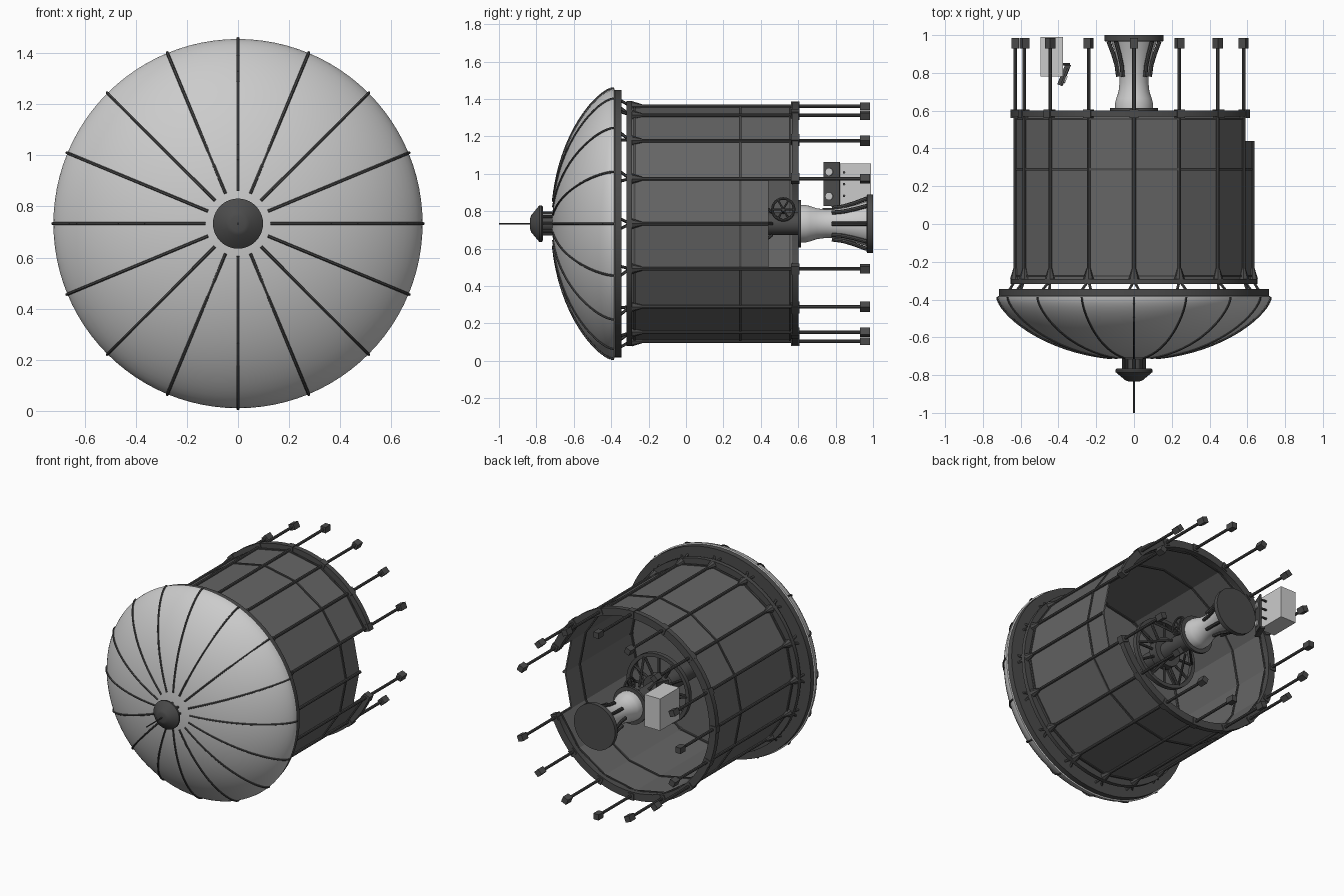
import bpy, bmesh, math
from mathutils import Vector, Matrix

if "Cube" in bpy.data.objects:
    bpy.data.objects.remove(bpy.data.objects["Cube"])

CZ = 0.733                      # height of the long axis
STEP = math.tau / 16


def mat(name, v):
    m = bpy.data.materials.new(name)
    m.diffuse_color = (v, v, v, 1)
    m.use_nodes = True
    m.node_tree.nodes["Principled BSDF"].inputs["Base Color"].default_value = m.diffuse_color
    return m


LIGHT, MID, DARK = mat("light_grey", 0.6), mat("mid_grey", 0.13), mat("dark_grey", 0.07)


def polar(r, a, y):
    return Vector((r * math.cos(a), y, CZ + r * math.sin(a)))


def finish(name, bm, m, smooth=True):
    bmesh.ops.recalc_face_normals(bm, faces=bm.faces)
    me = bpy.data.meshes.new(name)
    bm.to_mesh(me)
    bm.free()
    ob = bpy.data.objects.new(name, me)
    bpy.context.collection.objects.link(ob)
    me.materials.append(m)
    if smooth:
        bpy.ops.object.select_all(action='DESELECT')
        ob.select_set(True)
        bpy.context.view_layer.objects.active = ob
        bpy.ops.object.shade_smooth_by_angle(angle=math.radians(35))
    return ob


def lathe(name, prof, m, segs=64, loop=False, a0=0.0, a1=math.tau, smooth=True):
    """Turn an (r, y) profile about the long axis; partial turns get end caps."""
    bm = bmesh.new()
    full = abs(a1 - a0 - math.tau) < 1e-6
    rows = [[bm.verts.new(polar(max(r, 1e-5), a0 + (a1 - a0) * i / segs, y)) for r, y in prof]
            for i in range(segs if full else segs + 1)]
    n = len(prof)
    for i in range(segs):
        p, q = rows[i], rows[(i + 1) % len(rows)]
        for j in range(n if loop else n - 1):
            k = (j + 1) % n
            bm.faces.new((p[j], p[k], q[k], q[j]))
    if loop and not full:
        bm.faces.new(rows[0])
        bm.faces.new(rows[-1])
    bmesh.ops.remove_doubles(bm, verts=bm.verts, dist=1e-4)
    return finish(name, bm, m, smooth)


def ring(name, r0, r1, y0, y1, m, **kw):
    return lathe(name, [(r0, y0), (r1, y0), (r1, y1), (r0, y1)], m, loop=True, **kw)


def rod(bm, p, q, r0, r1=None, segs=8):
    d = q - p
    M = Matrix.Translation((p + q) / 2) @ d.to_track_quat('Z', 'Y').to_matrix().to_4x4()
    bmesh.ops.create_cone(bm, cap_ends=True, segments=segs, radius1=r0,
                          radius2=r0 if r1 is None else r1, depth=d.length, matrix=M)


def box(bm, c, size, M=Matrix()):
    bmesh.ops.create_cube(bm, size=1, matrix=Matrix.Translation(c) @ M @ Matrix.Diagonal((*size, 1)))


# Dome: between a spherical cap and an ellipse
def dome_y(r):
    cap = 0.95 - math.sqrt(0.9025 - r * r)
    ell = 0.33 * (1 - math.sqrt(max(0, 1 - (r / 0.722) ** 2)))
    return -0.715 + (cap + ell) / 2


prof = [(0.722 * math.sin(t / 18 * math.pi / 2), dome_y(0.722 * math.sin(t / 18 * math.pi / 2))) for t in range(19)]
lathe("dome_shield", prof + [(0.70, -0.375), (0, -0.375)], LIGHT, segs=96)
ring("dome_rim", 0.62, 0.714, -0.39, -0.345, DARK)
lathe("dome_back_plate", [(0, -0.35), (0.64, -0.35)], DARK)

# Sixteen thin ribs over the dome
bm = bmesh.new()
for i in range(16):
    pts = [polar(r + 0.002, i * STEP, y - 0.002) for r, y in prof[2:]]
    for p, q in zip(pts, pts[1:]):
        rod(bm, p, q, 0.006, segs=6)
finish("dome_ribs", bm, DARK)

# Nose: neck, cap, probe
lathe("nose_neck", [(0, -0.70), (0.045, -0.70), (0.045, -0.775), (0, -0.775)], DARK, segs=32)
lathe("nose_cap", [(0, -0.765), (0.09, -0.765), (0.098, -0.772), (0.098, -0.784), (0.045, -0.828),
                   (0.03, -0.833), (0, -0.833)], DARK, segs=40)
bm = bmesh.new()
for i in range(8):
    rod(bm, polar(0.056, i * STEP * 2, -0.70), polar(0.056, i * STEP * 2, -0.77), 0.008)
rod(bm, polar(0, 0, -0.82), polar(0, 0, -1.0), 0.004)
finish("nose_struts_and_probe", bm, DARK)

# Sixteen-sided drum, with a notch at the rear of the +x side
ring("drum_front", 0.612, 0.622, -0.30, 0.44, MID, segs=16, smooth=False)
ring("drum_rear", 0.612, 0.622, 0.44, 0.575, MID, segs=14, a0=STEP, a1=15 * STEP, smooth=False)
lathe("drum_floor", [(0, -0.285), (0.615, -0.285)], MID, segs=16, smooth=False)
ring("drum_front_ring", 0.59, 0.655, -0.318, -0.29, DARK)
ring("drum_rear_ring", 0.60, 0.65, 0.568, 0.602, DARK, a0=STEP, a1=15 * STEP)
for name, y in (("band_front", -0.275), ("band_middle", 0.29)):
    ring(name, 0.605, 0.629, y - 0.006, y + 0.006, DARK, segs=16, smooth=False)
ring("band_rear", 0.605, 0.629, 0.55, 0.56, DARK, segs=14, a0=STEP, a1=15 * STEP, smooth=False)

# Long rods along the drum corners, tapered feet, end blocks and dome struts
bm = bmesh.new()
for i in range(16):
    a = i * STEP
    R = Matrix.Rotation(-a, 4, 'Y')
    rod(bm, polar(0.628, a, -0.31), polar(0.628, a, 0.44 if i == 0 else 0.985), 0.0095)
    rod(bm, polar(0.628, a, -0.29), polar(0.628, a, -0.235), 0.028, 0.011)
    for s in (-1, 1):
        rod(bm, polar(0.63, a, -0.30), polar(0.66, a + s * 0.04, -0.35), 0.008, segs=6)
    if i:
        box(bm, polar(0.628, a, 0.957), (0.04, 0.056, 0.04), R)
        box(bm, polar(0.632, a, 0.585), (0.045, 0.045, 0.045), R)
finish("drum_rods", bm, DARK)

# Rear column on the axis
lathe("column", [(0, 0.61), (0.10, 0.612), (0.10, 0.64), (0.094, 0.665), (0.082, 0.70), (0.076, 0.75),
                 (0.078, 0.80), (0.088, 0.86), (0.104, 0.92), (0.12, 0.965), (0, 0.965)], LIGHT, segs=48)
lathe("column_end_disc", [(0, 0.965), (0.15, 0.965), (0.157, 0.97), (0.157, 1.0), (0, 1.0)], DARK, segs=48)
ring("column_flange", 0.0, 0.127, 0.598, 0.614, DARK, segs=48)
lathe("column_inner_tube", [(0, -0.28), (0.06, -0.28), (0.06, 0.6), (0, 0.6)], DARK, segs=32)
bm = bmesh.new()
rib = [(0.084, 0.78), (0.092, 0.84), (0.11, 0.90), (0.135, 0.967)]
for i in range(8):
    pts = [polar(r, i * STEP * 2, y) for r, y in rib]
    for p, q in zip(pts, pts[1:]):
        rod(bm, p, q, 0.011)
finish("column_ribs", bm, DARK)

# Spoked wheel inside the drum, braced to the column
ring("inner_wheel_rim", 0.215, 0.24, 0.28, 0.31, DARK)
ring("inner_wheel_hub", 0.05, 0.10, 0.27, 0.33, DARK, segs=32)
bm = bmesh.new()
for i in range(12):
    a = i * math.tau / 12
    rod(bm, polar(0.06, a, 0.295), polar(0.228, a, 0.295), 0.009)
    if i % 2 == 0:
        rod(bm, polar(0.228, a, 0.295), polar(0.07, a, 0.46), 0.008)
finish("inner_wheel_spokes", bm, DARK)

# Small hand wheel beside the tube, facing the notch
bpy.ops.mesh.primitive_torus_add(major_radius=0.058, minor_radius=0.007, major_segments=32, minor_segments=8,
                                 location=(0.07, 0.52, 0.81), rotation=(0, math.pi / 2, 0))
bpy.context.object.name = "hand_wheel"
bpy.context.object.data.materials.append(DARK)
bm = bmesh.new()
for k in range(3):
    d = Vector((0, math.cos(k * math.pi / 3), math.sin(k * math.pi / 3))) * 0.058
    c = Vector((0.07, 0.52, 0.81))
    rod(bm, c - d, c + d, 0.005, segs=6)
rod(bm, Vector((0, 0.52, 0.79)), Vector((0.07, 0.52, 0.81)), 0.012)
finish("hand_wheel_spokes", bm, DARK)

# Equipment box with an angled front plate and two dials
bm = bmesh.new()
box(bm, (-0.435, 0.885, 0.945), (0.12, 0.21, 0.22))
finish("equipment_box", bm, LIGHT, smooth=False)
bm = bmesh.new()
tilt = Matrix.Rotation(math.radians(-22), 4, 'Z')
c = Vector((-0.367, 0.78, 0.945))
box(bm, c, (0.012, 0.09, 0.235), tilt)
box(bm, (-0.37, 0.79, 0.812), (0.03, 0.12, 0.012), tilt)
for z in (0.84, 0.945, 1.05):
    rod(bm, Vector((-0.38, 0.845, z * 0.6 + 0.378)), Vector((-0.34, 0.845, z * 0.6 + 0.378)), 0.007)
finish("box_plate", bm, DARK)
bm = bmesh.new()
out = tilt @ Vector((1, 0, 0))
for z in (-0.065, 0.065):
    p = c + tilt @ Vector((0, -0.012, z))
    rod(bm, p, p + out * 0.014, 0.021, segs=24)
finish("box_dials", bm, LIGHT)
